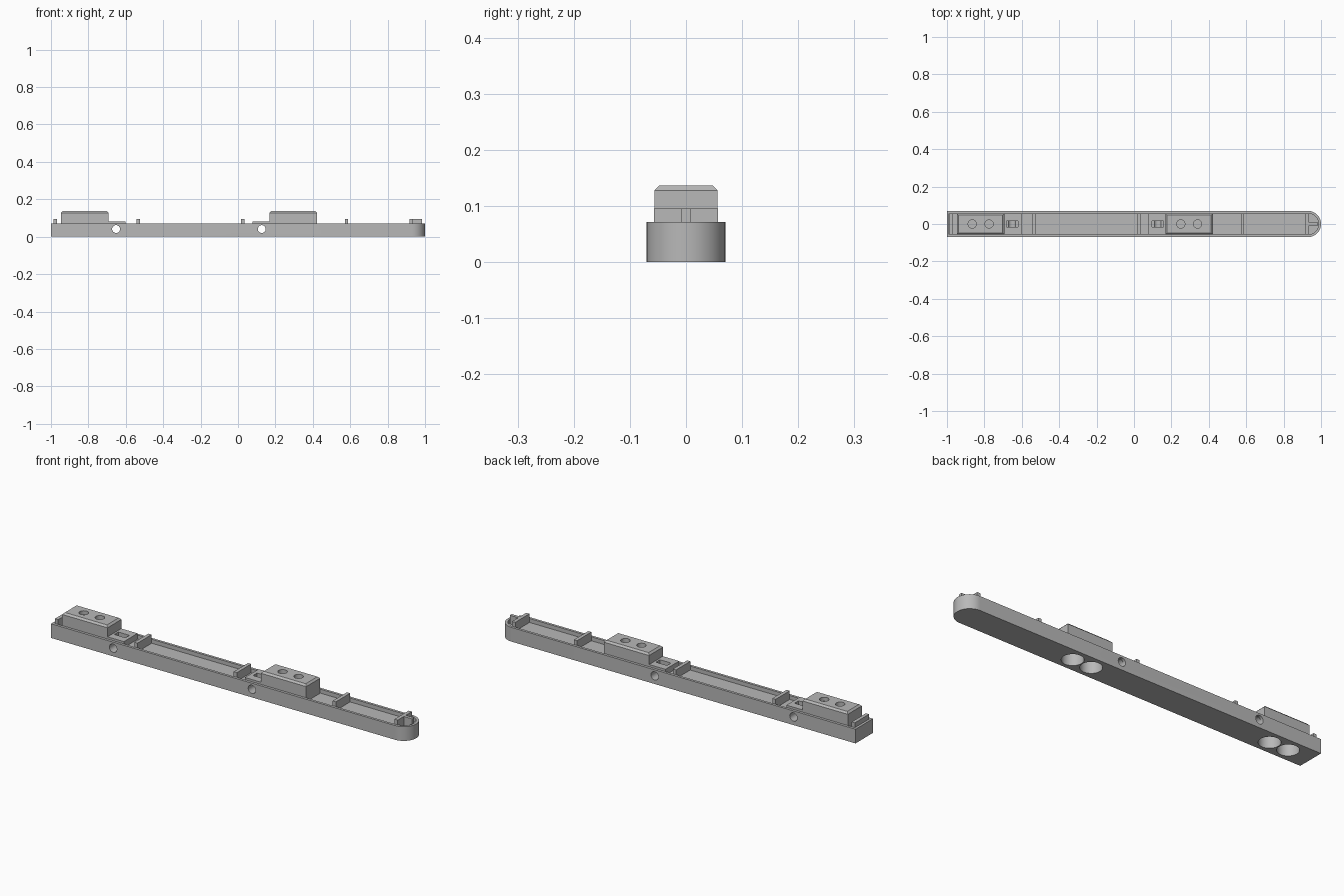
import bpy, bmesh, math

cube = bpy.data.objects.get("Cube")
if cube:
    bpy.data.objects.remove(cube, do_unlink=True)

grey = bpy.data.materials.new("plain grey")
grey.use_nodes = True
colour = (0.48, 0.48, 0.48, 1)
grey.diffuse_color = colour
grey.node_tree.nodes["Principled BSDF"].inputs["Base Color"].default_value = colour

HALF, WALL, FLOOR, TOP = 0.07, 0.057, 0.052, 0.072


def finish(name, bm):
    bmesh.ops.recalc_face_normals(bm, faces=bm.faces)
    mesh = bpy.data.meshes.new(name)
    bm.to_mesh(mesh)
    bm.free()
    mesh.materials.append(grey)
    obj = bpy.data.objects.new(name, mesh)
    bpy.context.collection.objects.link(obj)
    return obj


def prism(name, points, z0, z1):
    bm = bmesh.new()
    face = bm.faces.new([bm.verts.new((x, y, z0)) for x, y in points])
    new = bmesh.ops.extrude_face_region(bm, geom=[face])["geom"]
    for v in new:
        if isinstance(v, bmesh.types.BMVert):
            v.co.z = z1
    return finish(name, bm)


def box(name, x0, x1, half_y, z0, z1):
    corners = [(x0, -half_y), (x1, -half_y), (x1, half_y), (x0, half_y)]
    return prism(name, corners, z0, z1)


def disc(x, radius, z0, z1):
    ring = [math.tau * i / 40 for i in range(40)]
    return prism("cutter", [(x + radius * math.cos(a), radius * math.sin(a)) for a in ring], z0, z1)


def round_end(name, x0, half, z0, z1):
    # Strip with a square right end and a half-round left end
    arc = [math.pi * (i / 32 - 0.5) for i in range(33)]
    pts = [(x0, half), (x0, -half)]
    pts += [(1 - HALF + half * math.cos(a), half * math.sin(a)) for a in arc]
    return prism(name, pts, z0, z1)


def cut(obj, cutter):
    cutter.hide_render = True
    mod = obj.modifiers.new("cut", "BOOLEAN")
    mod.operation, mod.solver, mod.object = "DIFFERENCE", "EXACT", cutter
    bpy.context.view_layer.objects.active = obj
    bpy.ops.object.modifier_apply(modifier=mod.name)


# Long body with a shallow tray in its top
body = round_end("body", -1, HALF, 0, TOP)
cutters = [round_end("cutter", -0.988, WALL, FLOOR, 0.2)]
cut(body, cutters[0])
parts = [body]

# Two modules: raised housing, slotted plate, bores and side hole
for side, mid, direction in (("right", -0.82, 1), ("left", 0.295, -1)):
    housing = box(side + "_housing", mid - 0.127, mid + 0.127, 0.056, FLOOR - 0.01, 0.137)
    bm = bmesh.new()
    bm.from_mesh(housing.data)
    rim = [e for e in bm.edges if all(v.co.z > 0.13 for v in e.verts)]
    bmesh.ops.bevel(bm, geom=rim, offset=0.009, segments=1, affect="EDGES")
    bm.to_mesh(housing.data)
    bm.free()
    ends = sorted(mid + direction * d for d in (0.125, 0.218))
    plate = box(side + "_plate", ends[0], ends[1], 0.055, FLOOR - 0.005, 0.082)
    parts += [housing, plate]

    for s in (-1, 1):
        bore = disc(mid + s * 0.0525, 0.05, -0.1, 0.105)
        screw = disc(mid + s * 0.045, 0.022, 0.117, 0.2)
        cut(body, bore)
        cut(housing, bore)
        cut(housing, screw)
        cutters += [bore, screw]

    ends = sorted(mid + direction * d for d in (0.137, 0.2))
    slot = box("cutter", ends[0], ends[1], 0.016, 0.03, 0.2)
    cross = disc(0, 0.021, -0.2, 0.2)
    cross.rotation_euler.x = math.pi / 2
    cross.location = (mid + direction * 0.168, 0, 0.041)
    bpy.context.view_layer.update()
    for cutter in (slot, cross):
        cut(body, cutter)
        cut(plate, cutter)
        cutters.append(cutter)

# Clip bars across the tray
for i, x in enumerate((-0.978, -0.533, 0.025, 0.58, 0.927)):
    parts.append(box(f"cross_bar_{i + 1}", x - 0.009, x + 0.009, WALL, FLOOR - 0.005, 0.096))

# Lengthwise fin in the rounded end
parts.append(box("end_fin", 0.93, 0.983, 0.008, FLOOR - 0.005, 0.096))

for cutter in cutters:
    bpy.data.objects.remove(cutter, do_unlink=True)

bpy.ops.object.select_all(action="DESELECT")
for part in parts:
    part.select_set(True)
bpy.context.view_layer.objects.active = body
bpy.ops.object.shade_smooth_by_angle(angle=math.radians(30))
